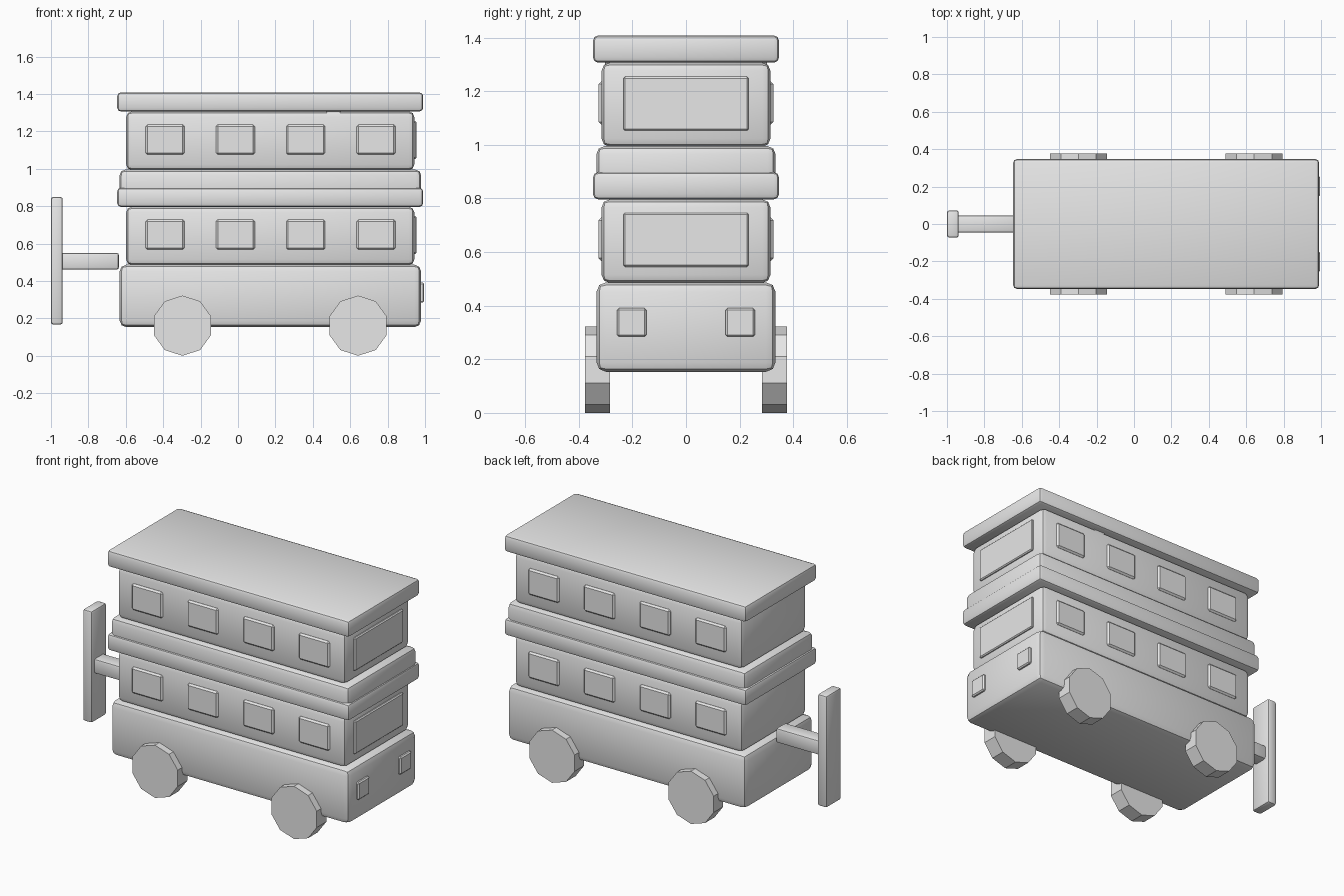
import bpy, bmesh, math
from mathutils import Vector

if "Cube" in bpy.data.objects:
    bpy.data.objects.remove(bpy.data.objects["Cube"])

grey = bpy.data.materials.new("plain grey")
grey.diffuse_color = (0.8, 0.8, 0.8, 1)
grey.use_nodes = True
grey.node_tree.nodes["Principled BSDF"].inputs["Base Color"].default_value = grey.diffuse_color


def finish(name, bm, smooth):
    bmesh.ops.recalc_face_normals(bm, faces=bm.faces)
    mesh = bpy.data.meshes.new(name)
    bm.to_mesh(mesh)
    bm.free()
    mesh.materials.append(grey)
    ob = bpy.data.objects.new(name, mesh)
    bpy.context.collection.objects.link(ob)
    if smooth:
        bpy.ops.object.select_all(action='DESELECT')
        ob.select_set(True)
        bpy.context.view_layer.objects.active = ob
        bpy.ops.object.shade_smooth_by_angle(angle=math.radians(35))
    return ob


def box(name, x, y, z, bevel, segments=2):
    """Bevelled box from its (min, max) range on each axis."""
    bm = bmesh.new()
    bmesh.ops.create_cube(bm, size=1)
    for v in bm.verts:
        v.co = Vector([(r[0] + r[1]) / 2 + c * (r[1] - r[0]) for r, c in zip((x, y, z), v.co)])
    bmesh.ops.bevel(bm, geom=bm.edges[:], offset=bevel, segments=segments,
                    profile=0.5, affect='EDGES')
    return finish(name, bm, True)


def disc(name, x, z, radius, y0, y1, sides=10):
    """Prism along y with a corner at the top."""
    bm = bmesh.new()
    ring = [bm.verts.new((x + radius * math.sin(2 * math.pi * i / sides), y0,
                          z + radius * math.cos(2 * math.pi * i / sides))) for i in range(sides)]
    face = bm.faces.new(ring)
    new = bmesh.ops.extrude_face_region(bm, geom=[face], use_keep_orig=True)["geom"]
    moved = [g for g in new if isinstance(g, bmesh.types.BMVert)]
    bmesh.ops.translate(bm, verts=moved, vec=(0, y1 - y0, 0))
    return finish(name, bm, False)


# stacked body
box("lower_body", (-0.633, 0.979), (-0.334, 0.334), (0.153, 0.487), 0.036)
box("lower_window_band", (-0.598, 0.943), (-0.315, 0.315), (0.485, 0.796), 0.03)
box("middle_ledge", (-0.646, 0.99), (-0.347, 0.347), (0.796, 0.898), 0.02)
box("upper_body", (-0.633, 0.979), (-0.334, 0.334), (0.82, 0.995), 0.03)
box("upper_window_band", (-0.598, 0.943), (-0.315, 0.315), (0.993, 1.306), 0.03)
box("roof", (-0.646, 0.99), (-0.347, 0.347), (1.306, 1.408), 0.02)

# windows on both decks
for deck, base in (("lower", 0.0), ("upper", 0.508)):
    box(deck + "_windscreen", (0.92, 0.955), (-0.234, 0.234),
        (0.545 + base, 0.746 + base), 0.006, 1)
    for i in range(4):
        cx = -0.39 + 0.376 * i
        for side, s in (("front", -1), ("back", 1)):
            box(f"{deck}_{side}_window_{i + 1}", (cx - 0.104, cx + 0.104),
                sorted((s * 0.295, s * 0.326)), (0.567 + base, 0.728 + base), 0.01, 1)

# headlights, wheels and the small hub under the roof
for side, s in (("front", -1), ("back", 1)):
    box(side + "_headlight", (0.95, 0.995), sorted((s * 0.148, s * 0.257)),
        (0.284, 0.391), 0.007, 1)
    for end, x in (("left", -0.297), ("right", 0.642)):
        disc(f"{side}_{end}_wheel", x, 0.161, 0.161, s * 0.284, s * 0.376)
disc("roof_hub", 0.51, 1.338, 0.053, -0.302, 0.302)

# wind-up key at the left end
box("key_rod", (-0.95, -0.637), (-0.046, 0.046), (0.461, 0.55), 0.012)
box("key_bar", (-1.0, -0.937), (-0.073, 0.073), (0.167, 0.849), 0.013)
